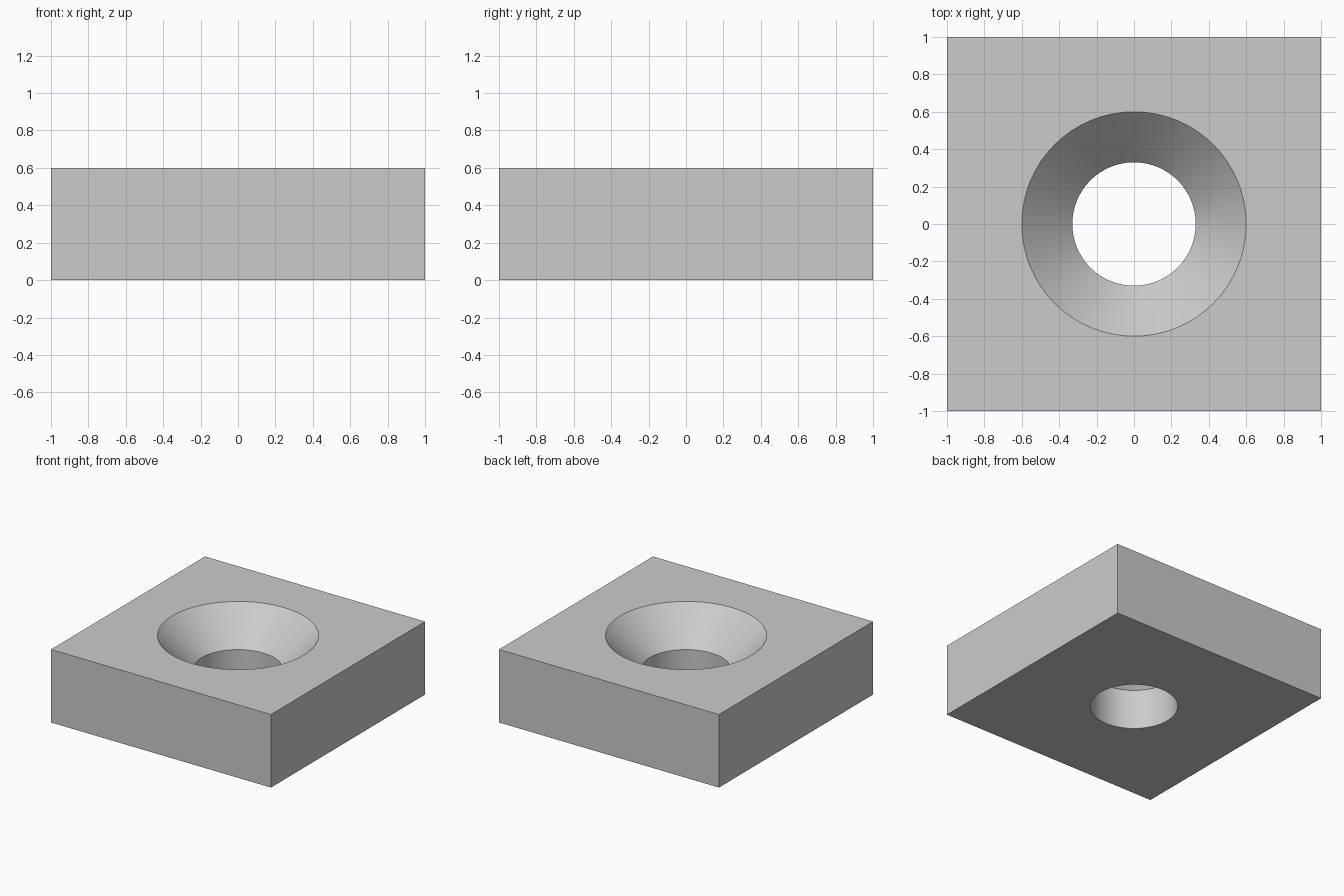
import bpy
import bmesh
import math

SIZE, HEIGHT = 2.0, 0.6
BORE_R, SINK_R, SINK_Z = 0.33, 0.6, 0.33
SEGMENTS = 64

cube = bpy.data.objects.get("Cube")
if cube:
    bpy.data.objects.remove(cube, do_unlink=True)

# Single plain grey
grey = bpy.data.materials.new("light_grey")
grey.use_nodes = True
colour = (0.6, 0.6, 0.6, 1)
grey.diffuse_color = colour
grey.node_tree.nodes["Principled BSDF"].inputs["Base Color"].default_value = colour


def make_object(name, bm):
    bmesh.ops.recalc_face_normals(bm, faces=bm.faces)
    mesh = bpy.data.meshes.new(name)
    bm.to_mesh(mesh)
    bm.free()
    mesh.materials.append(grey)
    obj = bpy.data.objects.new(name, mesh)
    bpy.context.collection.objects.link(obj)
    return obj


# Square block
bm = bmesh.new()
bmesh.ops.create_cube(bm, size=1)
for v in bm.verts:
    v.co = (v.co.x * SIZE, v.co.y * SIZE, (v.co.z + 0.5) * HEIGHT)
block = make_object("countersunk_block", bm)

# Lathed cutter: straight bore below a 45 degree countersink, overshooting both ends
over = 0.1
profile = [(0, -over), (BORE_R, -over), (BORE_R, SINK_Z),
           (SINK_R + over, HEIGHT + over), (0, HEIGHT + over)]
bm = bmesh.new()
verts = [bm.verts.new((r, 0, z)) for r, z in profile]
edges = [bm.edges.new(pair) for pair in zip(verts, verts[1:])]
bmesh.ops.spin(bm, geom=verts + edges, cent=(0, 0, 0), axis=(0, 0, 1),
               angle=math.tau, steps=SEGMENTS)
bmesh.ops.remove_doubles(bm, verts=bm.verts, dist=1e-4)
cutter = make_object("hole_cutter", bm)
cutter.hide_render = True

# Cut the hole, then drop the cutter
cut = block.modifiers.new("hole", 'BOOLEAN')
cut.operation = 'DIFFERENCE'
cut.solver = 'EXACT'
cut.object = cutter
bpy.ops.object.select_all(action='DESELECT')
block.select_set(True)
bpy.context.view_layer.objects.active = block
bpy.ops.object.modifier_apply(modifier=cut.name)
bpy.data.objects.remove(cutter, do_unlink=True)

# Smooth hole walls, crisp rims and block edges
bpy.ops.object.shade_smooth_by_angle(angle=math.radians(30))
